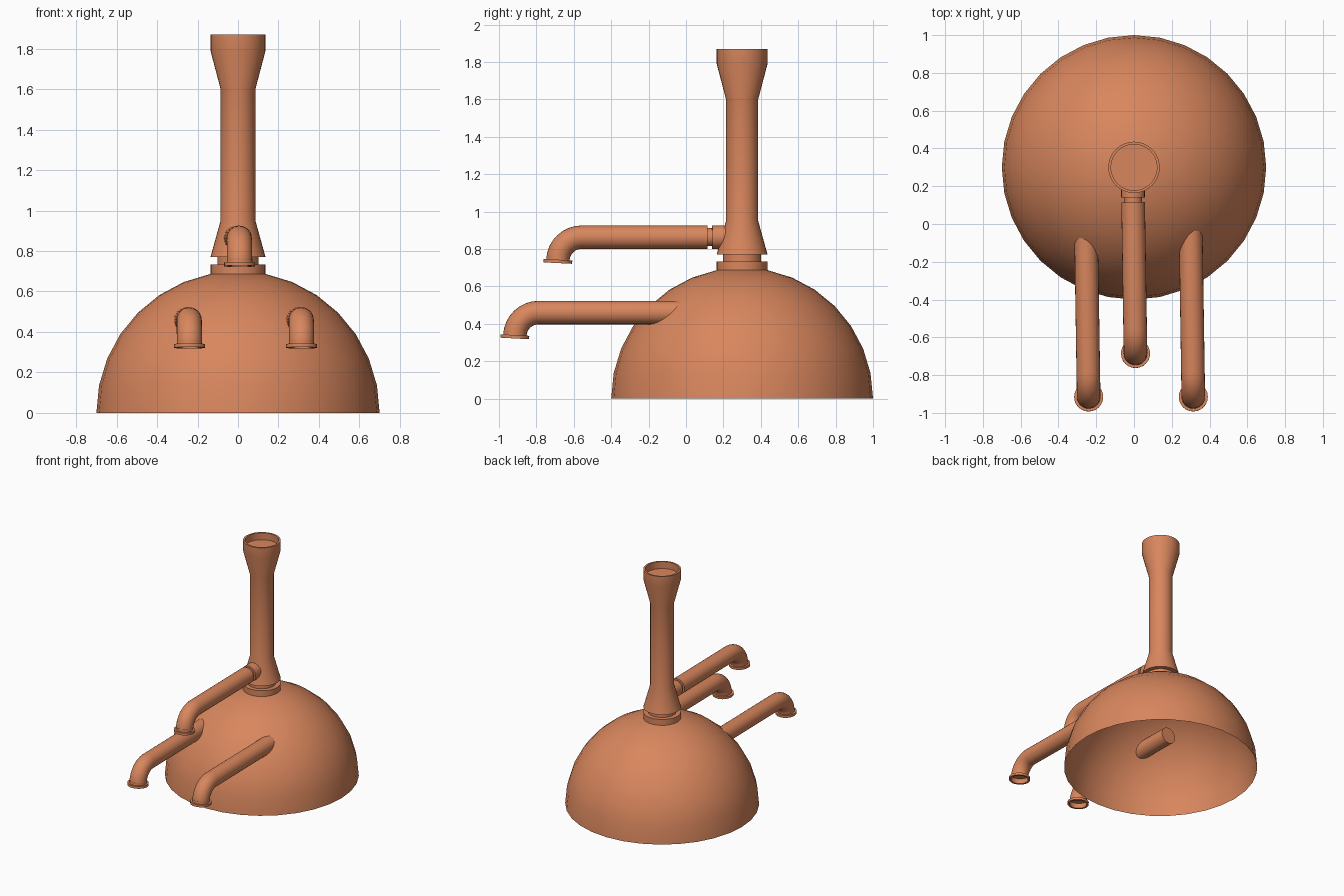
import bpy, bmesh
from math import sin, cos, pi, radians, sqrt

if "Cube" in bpy.data.objects:
    bpy.data.objects.remove(bpy.data.objects["Cube"])

mat = bpy.data.materials.new("copper_orange")
mat.diffuse_color = (0.69, 0.24, 0.11, 1)
mat.use_nodes = True
mat.node_tree.nodes["Principled BSDF"].inputs["Base Color"].default_value = mat.diffuse_color


def tube(name, rings, loc=(0, 0, 0), yaw=0, n=32, caps=True, sharp=30):
    """Skin circles (y, z, pitch, radius); pitch 0 faces -y, -90 faces up."""
    bm = bmesh.new()
    loops = []
    for y, z, a, r in rings:
        a = radians(a)
        loop = []
        for i in range(n):
            t = 2 * pi * i / n
            loop.append(bm.verts.new((r * cos(t), y - r * sin(t) * sin(a), z + r * sin(t) * cos(a))))
        loops.append(loop)
    for p, q in zip(loops, loops[1:]):
        for i in range(n):
            j = (i + 1) % n
            bm.faces.new((p[i], p[j], q[j], q[i]))
    if caps:
        bm.faces.new(loops[0][::-1])
        bm.faces.new(loops[-1])
    bmesh.ops.remove_doubles(bm, verts=bm.verts, dist=1e-5)
    bmesh.ops.recalc_face_normals(bm, faces=bm.faces)
    me = bpy.data.meshes.new(name)
    bm.to_mesh(me)
    bm.free()
    me.materials.append(mat)
    ob = bpy.data.objects.new(name, me)
    bpy.context.collection.objects.link(ob)
    ob.location = loc
    ob.rotation_euler.z = yaw
    bpy.ops.object.select_all(action='DESELECT')
    ob.select_set(True)
    bpy.context.view_layer.objects.active = ob
    bpy.ops.object.shade_smooth_by_angle(angle=radians(sharp))
    return ob


def upright(name, profile, **kw):
    """Lathe (radius, z) pairs about the dome axis."""
    return tube(name, [(0, z, -90, r) for r, z in profile], loc=(0, 0.3, 0), **kw)


def spout(name, tip, back, head=()):
    """Straight pipe from y=back, bent down to a flanged mouth at tip."""
    bend, r, end = 0.127, 0.0625, 87
    rings = list(head) + [(back, bend, 0, r)]
    for k in range(9):
        a = end * k / 8
        rings.append((bend * (1 - sin(radians(a))), bend * cos(radians(a)), a, r))
    y, z = rings[-1][:2]
    # flange lip, then the recessed mouth
    for d, rad in ((0, 0.077), (0.018, 0.077), (0.018, 0.062), (-0.02, 0.062)):
        e = radians(end)
        rings.append((y - d * cos(e), z - d * sin(e), end, rad))
    return tube(name, rings, loc=tip, yaw=radians(0.9), n=24)


# Open hemispherical dome
upright("dome", [(0.7 * cos(k * pi / 16), 0.7 * sin(k * pi / 16)) for k in range(9)], caps=False)

# Collar and neck on the dome
upright("dome_collar", [(0.136, 0.64), (0.136, 0.733)])
upright("neck", [(0.102, 0.72), (0.102, 0.78)])

# Column with flared ends and recessed top
upright("column", [(0.136, 0.77), (0.086, 0.95), (0.086, 1.6), (0.136, 1.79),
                   (0.136, 1.87), (0.122, 1.87), (0.122, 1.815)], sharp=20)

# Central spout joined to the column by a collar and thin neck
h = 0.127
spout("column_spout", (0.008, -0.685, 0.736), 0.80,
      [(0.91, h, 0, 0.0625), (0.825, h, 0, 0.0625), (0.825, h, 0, 0.048), (0.80, h, 0, 0.048)])

# Lower spouts passing through the dome wall
for side, x in (("left", -0.24), ("right", 0.314)):
    spout(side + "_spout", (x, -0.915, 0.333), 1.0)
